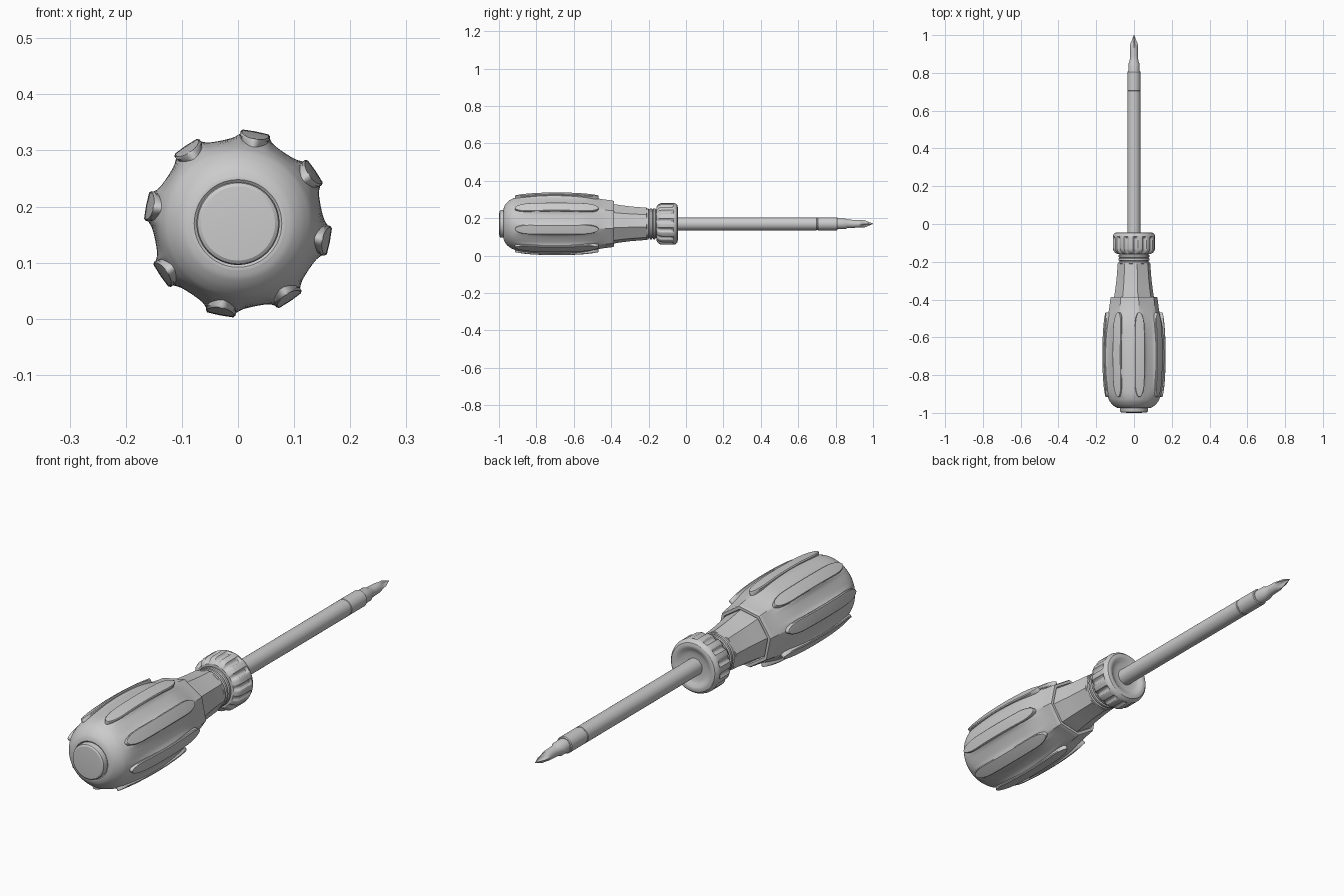
import bpy, bmesh, math

if "Cube" in bpy.data.objects:
    bpy.data.objects.remove(bpy.data.objects["Cube"])

CZ = 0.17                      # height of the tool's axis
TWIST = math.radians(34)       # angle of the first grip rib


def finish(name, bm, angle=30):
    bmesh.ops.recalc_face_normals(bm, faces=bm.faces)
    me = bpy.data.meshes.new(name)
    bm.to_mesh(me)
    bm.free()
    ob = bpy.data.objects.new(name, me)
    bpy.context.collection.objects.link(ob)
    bpy.ops.object.select_all(action='DESELECT')
    ob.select_set(True)
    bpy.context.view_layer.objects.active = ob
    bpy.ops.object.shade_smooth_by_angle(angle=math.radians(angle))
    return ob


def lathe(name, profile, n=64, shape=None, start=0.0, angle=30):
    """Spin (y, r) points round the axis; shape(y, r, theta) may vary r."""
    bm = bmesh.new()
    rings = []
    for y, r in profile:
        ring = []
        for i in range(n):
            t = start + math.tau * i / n
            q = shape(y, r, t) if shape else r
            ring.append(bm.verts.new((q * math.cos(t), y, CZ + q * math.sin(t))))
        rings.append(ring)
    for a, b in zip(rings, rings[1:]):
        for i in range(n):
            j = (i + 1) % n
            bm.faces.new((a[i], a[j], b[j], b[i]))
    bm.faces.new(rings[0])
    bm.faces.new(rings[-1])
    return finish(name, bm, angle)


def smooth_curve(pts, steps=6):
    """Catmull-Rom through the points."""
    out = []
    p = [pts[0]] + pts + [pts[-1]]
    for a, b, c, d in zip(p, p[1:], p[2:], p[3:]):
        for k in range(steps):
            t = k / steps
            out.append(tuple(0.5 * (2 * b[i] + (c[i] - a[i]) * t
                       + (2 * a[i] - 5 * b[i] + 4 * c[i] - d[i]) * t * t
                       + (3 * b[i] - a[i] - 3 * c[i] + d[i]) * t ** 3) for i in (0, 1)))
    return out + [pts[-1]]


def off_rib(t, count=8):
    """Signed angle from the nearest rib."""
    s = math.tau / count
    return (t - TWIST + s / 2) % s - s / 2


# Handle body: swells up to the ribs, turns octagonal toward the neck
def handle_shape(y, r, t):
    a = off_rib(t)
    mask = max(0.0, 1 - ((y + 0.69) / 0.235) ** 2)
    d = max(0.0, abs(a) * r - 0.025)
    r += 0.011 * mask * math.exp(-d / 0.010)
    k = min(1.0, max(0.0, (y + 0.55) / 0.14))
    k = k * k * (3 - 2 * k)
    octo = math.cos(math.pi / 8) / math.cos(math.pi / 8 - abs(a))
    return r * (1 - k + k * octo)


body = smooth_curve([(-0.975, 0.083), (-0.968, 0.1), (-0.95, 0.12), (-0.925, 0.135),
                     (-0.88, 0.144), (-0.78, 0.149), (-0.69, 0.15), (-0.58, 0.146),
                     (-0.48, 0.138), (-0.392, 0.127)])
lathe("handle_body", [(-0.96, 0.06), (-0.975, 0.078)] + body
      + [(-0.386, 0.124), (-0.386, 0.112), (-0.395, 0.108), (-0.395, 0.06)], 192, handle_shape)

# End cap button
lathe("end_cap", [(-0.95, 0.074), (-0.988, 0.074), (-0.994, 0.072), (-0.998, 0.066),
                  (-0.999, 0.05), (-1.0, 0.02)], 64)

# Raised grip ribs
Y0, Y1, ROWS = -0.915, -0.468, 40


def rib(index):
    t = TWIST + math.tau * index / 8
    er, et = (math.cos(t), math.sin(t)), (-math.sin(t), math.cos(t))
    bm = bmesh.new()
    rows = []
    mid, half = (Y0 + Y1) / 2, (Y1 - Y0) / 2
    for i in range(ROWS + 1):
        u = -math.cos(math.pi * i / ROWS)
        y = mid + half * u
        e = max(0.0, 1 - half * (1 - abs(u)) / 0.085)
        w = 0.0005 + 0.0265 * math.sqrt(max(0.0, 1 - e * e))
        top = 0.166 - 0.013 * abs(u) ** 2.2
        section = [(-0.8 * w, 0.115), (-0.9 * w, top - 0.012), (-w, top - 0.004),
                   (-0.88 * w, top), (0, top + 0.001), (0.88 * w, top),
                   (w, top - 0.004), (0.9 * w, top - 0.012), (0.8 * w, 0.115)]
        rows.append([bm.verts.new((r * er[0] + s * et[0], y, CZ + r * er[1] + s * et[1]))
                     for s, r in section])
    for a, b in zip(rows, rows[1:]):
        for k in range(len(a)):
            j = (k + 1) % len(a)
            bm.faces.new((a[k], a[j], b[j], b[k]))
    bm.faces.new(rows[0])
    bm.faces.new(rows[-1])
    finish(f"grip_rib_{index + 1}", bm, 40)


for i in range(8):
    rib(i)

# Octagonal tapering neck
lathe("neck", [(-0.42, 0.109), (-0.385, 0.107), (-0.34, 0.100), (-0.29, 0.094),
               (-0.24, 0.090), (-0.21, 0.088), (-0.206, 0.07)], 8, start=TWIST, angle=25)

# Grooved rings between neck and collar
rings = [(-0.215, 0.06)]
for k in range(3):
    y = -0.213 + 0.018 * k
    rings += [(y, 0.077), (y + 0.003, 0.083), (y + 0.012, 0.083), (y + 0.015, 0.077)]
lathe("neck_rings", rings + [(-0.13, 0.077)], 64)


# Knurled collar with dished mouth
def collar_shape(y, r, t):
    if r < 0.095 or y > -0.06:
        return r
    mask = 1.0 if y < -0.072 else 0.0
    c = max(0.0, math.cos(14 * (t - TWIST)))
    return r - 0.009 * mask * c ** 0.7


lathe("collar", [(-0.158, 0.07), (-0.158, 0.09), (-0.152, 0.1), (-0.142, 0.108),
                 (-0.13, 0.112), (-0.085, 0.112), (-0.074, 0.112), (-0.066, 0.112),
                 (-0.056, 0.109), (-0.047, 0.101), (-0.044, 0.09), (-0.046, 0.08),
                 (-0.053, 0.07), (-0.058, 0.055), (-0.058, 0.03)], 168, collar_shape)

# Shaft with a fine joint line
lathe("shaft", [(-0.1, 0.035), (0.698, 0.035), (0.7, 0.0335), (0.704, 0.0335), (0.706, 0.035),
                (0.806, 0.035), (0.81, 0.032), (0.81, 0.02)], 48)


# Cross-point bit
def bit_shape(y, r, t):
    if y < 0.925:
        return r
    k = min(1.0, (y - 0.925) / 0.03)
    return r * (1 - 0.5 * k * abs(math.sin(2 * t)) ** 0.8)


lathe("cross_bit", [(0.79, 0.029), (0.85, 0.029), (0.862, 0.023), (0.89, 0.0215), (0.92, 0.0205),
                    (0.93, 0.0205), (0.942, 0.0205), (0.955, 0.0195), (0.97, 0.013),
                    (0.985, 0.007), (1.0, 0.0015)], 48, bit_shape)
